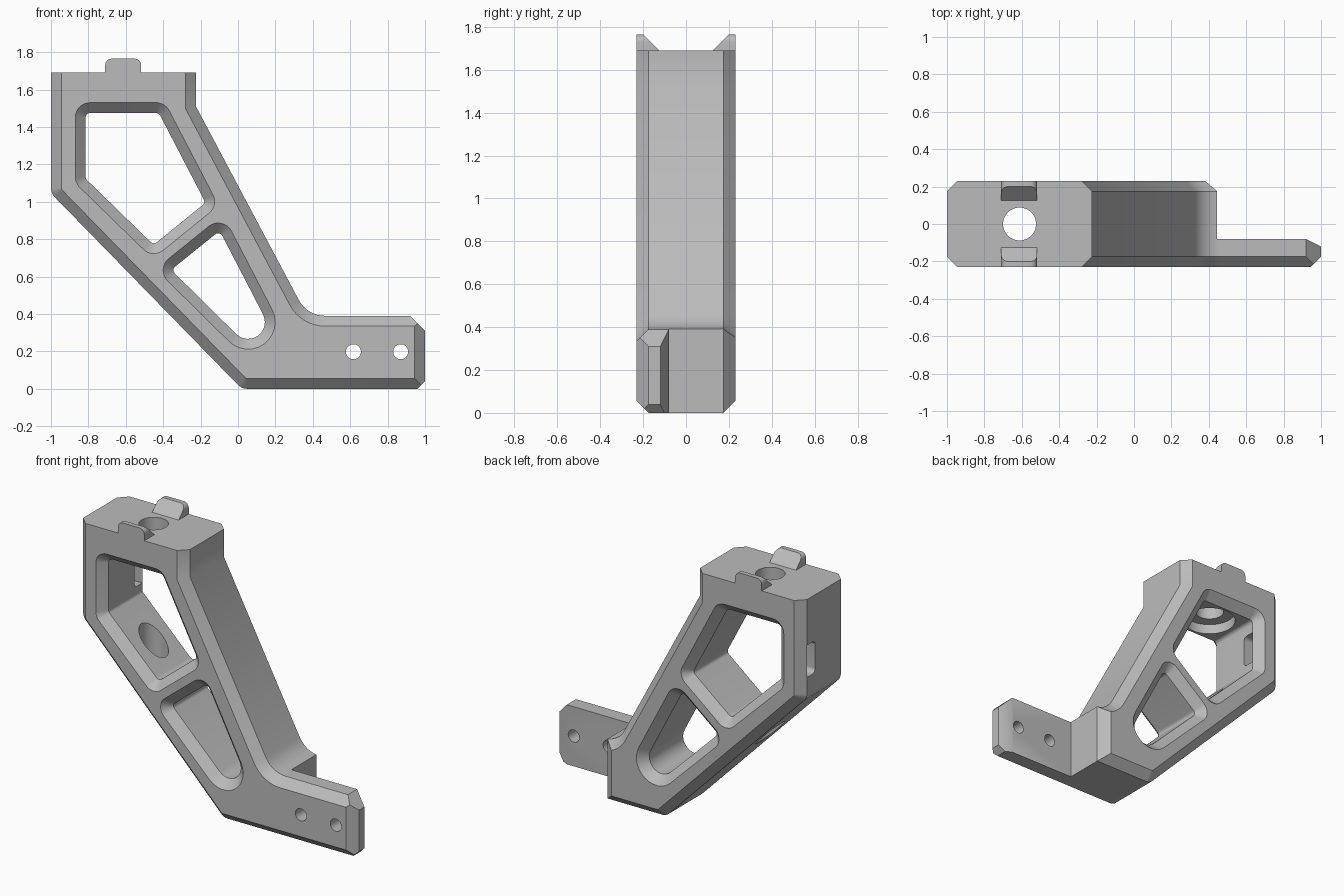
import bpy, bmesh, math
from mathutils import Vector

if "Cube" in bpy.data.objects:
    bpy.data.objects.remove(bpy.data.objects["Cube"])

HALF = 0.23      # half depth of the bracket
BEVEL = 0.055    # edge chamfer
TOP = 1.69       # height of the mounting face

grey = bpy.data.materials.new("plain_grey")
grey.use_nodes = True
grey.diffuse_color = (0.5, 0.5, 0.5, 1)
grey.node_tree.nodes["Principled BSDF"].inputs["Base Color"].default_value = (0.5, 0.5, 0.5, 1)


def fillet(corners, radii, steps=8):
    """Round each corner of a counter-clockwise polygon; radius 0 keeps it sharp."""
    out = []
    for i, (corner, r) in enumerate(zip(corners, radii)):
        p = Vector(corner)
        if r == 0:
            out.append(p)
            continue
        u = (Vector(corners[i - 1]) - p).normalized()
        v = (Vector(corners[(i + 1) % len(corners)]) - p).normalized()
        half = u.angle(v) / 2
        centre = p + (u + v).normalized() * r / math.sin(half)
        t = r / math.tan(half)
        start = (p + u * t - centre).normalized()
        end = (p + v * t - centre).normalized()
        out += [centre + start.slerp(end, k / steps) * r for k in range(steps + 1)]
    return out


def inset(points, d):
    """Move every edge of a counter-clockwise polygon inward by d."""
    out = []
    for i, p in enumerate(points):
        e1 = (p - points[i - 1]).normalized()
        e2 = (points[(i + 1) % len(points)] - p).normalized()
        n1, n2 = Vector((-e1.y, e1.x)), Vector((-e2.y, e2.x))
        out.append(p + (n1 + n2) * d / (1 + n1.dot(n2)))
    return out


def loft(name, rings, axis="Y"):
    """Skin a list of (position, outline) rings along an axis and cap both ends."""
    place = {"X": lambda h, a, b: (h, a, b),
             "Y": lambda h, a, b: (a, h, b),
             "Z": lambda h, a, b: (a, b, h)}[axis]
    bm = bmesh.new()
    loops = [[bm.verts.new(place(h, *p)) for p in pts] for h, pts in rings]
    for low, high in zip(loops, loops[1:]):
        for i in range(len(low)):
            bm.faces.new((low[i - 1], low[i], high[i], high[i - 1]))
    bm.faces.new(loops[0])
    bm.faces.new(loops[-1])
    bmesh.ops.recalc_face_normals(bm, faces=bm.faces)
    mesh = bpy.data.meshes.new(name)
    bm.to_mesh(mesh)
    bm.free()
    mesh.materials.append(grey)
    obj = bpy.data.objects.new(name, mesh)
    bpy.context.collection.objects.link(obj)
    return obj


def prism(name, points, start, end, axis="Y"):
    return loft(name, [(start, points), (end, points)], axis)


def circle(x, y, r, sides=48):
    return [(x + r * math.cos(math.tau * k / sides), y + r * math.sin(math.tau * k / sides))
            for k in range(sides)]


def rect(x0, x1, y0, y1):
    return [(x0, y0), (x1, y0), (x1, y1), (x0, y1)]


def cut(target, cutter):
    cutter.hide_render = True
    mod = target.modifiers.new("cut", "BOOLEAN")
    mod.operation, mod.solver, mod.object = "DIFFERENCE", "EXACT", cutter
    with bpy.context.temp_override(object=target, active_object=target):
        bpy.ops.object.modifier_apply(modifier=mod.name)
    bpy.data.objects.remove(cutter)


def smooth(obj):
    bpy.ops.object.select_all(action="DESELECT")
    obj.select_set(True)
    bpy.context.view_layer.objects.active = obj
    bpy.ops.object.shade_smooth_by_angle(angle=math.radians(30))


# Bracket body with chamfered front and back edges
outline = fillet([(-1, 1.9), (-1, 1.045), (0.02, 0), (1, 0), (1, 0.39),
                  (0.37, 0.39), (-0.225, 1.51), (-0.225, 1.9)],
                 [0, 0.07, 0.07, 0, 0, 0.16, 0, 0])
inner = inset(outline, BEVEL)
side = HALF - BEVEL
body = loft("bracket_body", [(-HALF, inner), (-side, outline), (side, outline), (HALF, inner)])

# Flat mounting face
cut(body, prism("top_cutter", rect(-1.2, 0.2, -1, 1), TOP, 2.2, "Z"))

# Thin arm: remove the block behind it, with slanted shoulder and tip
cut(body, prism("arm_cutter", [(0.445, -0.08), (0.92, -0.08), (1.04, -0.14), (1.1, -0.14),
                               (1.1, 0.4), (0.15, 0.4), (0.38, HALF), (0.445, side)],
                -0.2, 0.6, "Z"))

# Clipped corners at the arm end
cut(body, prism("upper_corner_cutter", [(0.81, 0.5), (1.1, 0.21), (1.1, 0.5)], -0.5, 0.5))
cut(body, prism("lower_corner_cutter", [(0.86, -0.1), (1.1, -0.1), (1.1, 0.14)], -0.5, 0.5))

# Chamfered windows
upper_window = fillet([(-0.87, 1.53), (-0.87, 1.10), (-0.455, 0.696), (-0.104, 0.98), (-0.39, 1.53)],
                      [0.08] * 5)
lower_window = fillet([(-0.44, 0.64), (0.604, -0.39), (-0.08, 0.93)], [0.08, 0.145, 0.08], 12)
for window in (upper_window, lower_window):
    wide, narrow = inset(window, -0.02), inset(window, BEVEL)
    cut(body, loft("window_cutter", [(-HALF - 0.02, wide), (-side, narrow),
                                     (side, narrow), (HALF + 0.02, wide)]))

# Vertical bore, its recess under the roof, and the arm screw holes
cut(body, prism("bore_cutter", circle(-0.612, 0, 0.088), 0.3, 2, "Z"))
cut(body, prism("recess_cutter", circle(-0.612, 0, 0.16), 1.4, 1.54, "Z"))
for x in (0.617, 0.87):
    cut(body, prism("screw_hole_cutter", circle(x, 0.198, 0.04, 32), -0.5, 0.1))

# Slot through the upright wall
slot = fillet(rect(0.09, 0.174, 1.18, 1.39), [0.03, 0, 0, 0.03])
cut(body, prism("slot_cutter", slot, -1.1, -0.78, "X"))
smooth(body)

# Locating tabs on the mounting face
tab_shape = fillet(rect(-0.71, -0.518, TOP, 1.765), [0, 0, 0.035, 0.035])
for name, s in (("front_tab", -1), ("back_tab", 1)):
    tab = prism(name, tab_shape, s * HALF, s * 0.12)
    bm = bmesh.new()
    bm.from_mesh(tab.data)
    geom = bm.verts[:] + bm.edges[:] + bm.faces[:]
    res = bmesh.ops.bisect_plane(bm, geom=geom, plane_co=(0, s * 0.2, 1.765),
                                 plane_no=(0, -s, 1), clear_outer=True)
    rim = [e for e in res["geom_cut"] if isinstance(e, bmesh.types.BMEdge)]
    bmesh.ops.holes_fill(bm, edges=rim)
    bmesh.ops.recalc_face_normals(bm, faces=bm.faces)
    bm.to_mesh(tab.data)
    bm.free()
    smooth(tab)
